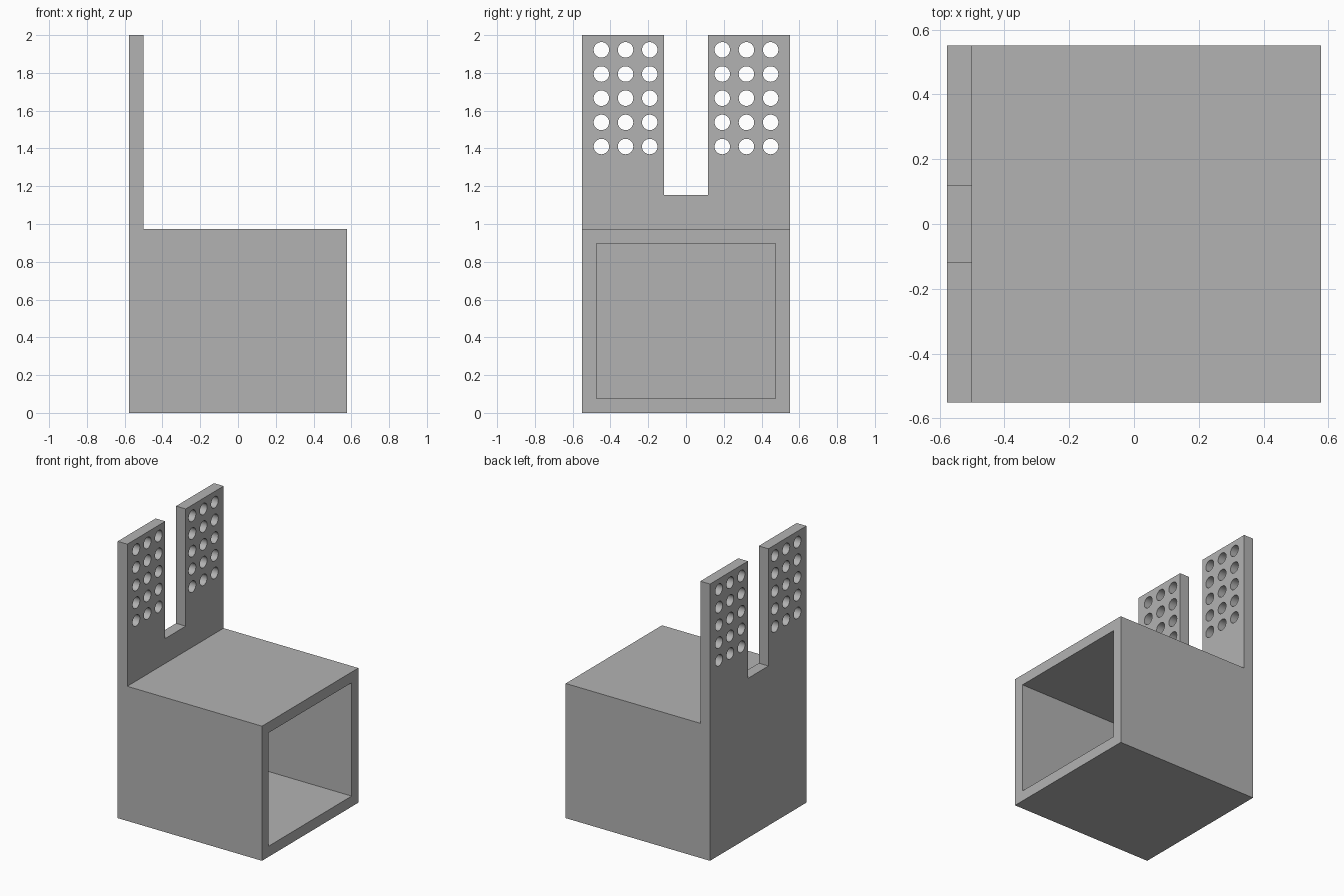
import bpy, bmesh
from math import pi
from mathutils import Matrix, Vector

cube = bpy.data.objects.get("Cube")
if cube:
    bpy.data.objects.remove(cube, do_unlink=True)

X, Y, TOP = 0.577, 0.55, 2.0      # half width, half depth, height
BOX_TOP, WALL = 0.973, 0.077      # box height, wall thickness
PANEL_X = -X + WALL               # inner face of the upright panel

grey = bpy.data.materials.new("light_grey")
grey.use_nodes = True
grey.diffuse_color = (0.45, 0.45, 0.45, 1)
grey.node_tree.nodes["Principled BSDF"].inputs["Base Color"].default_value = grey.diffuse_color


def make_object(name, bm):
    bmesh.ops.recalc_face_normals(bm, faces=bm.faces)
    mesh = bpy.data.meshes.new(name)
    bm.to_mesh(mesh)
    bm.free()
    mesh.materials.append(grey)
    obj = bpy.data.objects.new(name, mesh)
    bpy.context.collection.objects.link(obj)
    return obj


def add_box(bm, low, high):
    low, high = Vector(low), Vector(high)
    matrix = Matrix.Translation((low + high) / 2) @ Matrix.Diagonal((*(high - low), 1))
    bmesh.ops.create_cube(bm, size=1, matrix=matrix)


# Box and upright panel as one L-shaped profile
bm = bmesh.new()
profile = [(-X, 0), (X, 0), (X, BOX_TOP), (PANEL_X, BOX_TOP), (PANEL_X, TOP), (-X, TOP)]
face = bm.faces.new([bm.verts.new((x, -Y, z)) for x, z in profile])
extruded = bmesh.ops.extrude_face_region(bm, geom=[face])["geom"]
bmesh.ops.translate(bm, vec=(0, 2 * Y, 0),
                    verts=[v for v in extruded if isinstance(v, bmesh.types.BMVert)])
holder = make_object("open_box_with_panel", bm)

# Cutters: box cavity, panel slot and the two grids of round holes
bm = bmesh.new()
add_box(bm, (PANEL_X, WALL - Y, WALL), (X + 0.1, Y - WALL, BOX_TOP - WALL))
add_box(bm, (-X - 0.1, -0.117, 1.153), (PANEL_X + 0.1, 0.117, TOP + 0.1))
for side in (-1, 1):
    for column in (-1, 0, 1):
        for row in range(5):
            place = Matrix.Translation((PANEL_X - WALL / 2,
                                        side * 0.32 + column * 0.128,
                                        1.41 + row * 0.128))
            bmesh.ops.create_cone(bm, cap_ends=True, segments=32, radius1=0.041,
                                  radius2=0.041, depth=0.2,
                                  matrix=place @ Matrix.Rotation(pi / 2, 4, "Y"))
cutter = make_object("opening_cutter", bm)
cutter.hide_render = True

cut = holder.modifiers.new("openings", "BOOLEAN")
cut.operation = "DIFFERENCE"
cut.solver = "EXACT"
cut.object = cutter
bpy.ops.object.select_all(action="DESELECT")
holder.select_set(True)
bpy.context.view_layer.objects.active = holder
bpy.ops.object.modifier_apply(modifier=cut.name)
bpy.data.objects.remove(cutter, do_unlink=True)

# Smooth hole walls, crisp edges elsewhere
bpy.ops.object.shade_smooth_by_angle(angle=pi / 6)
